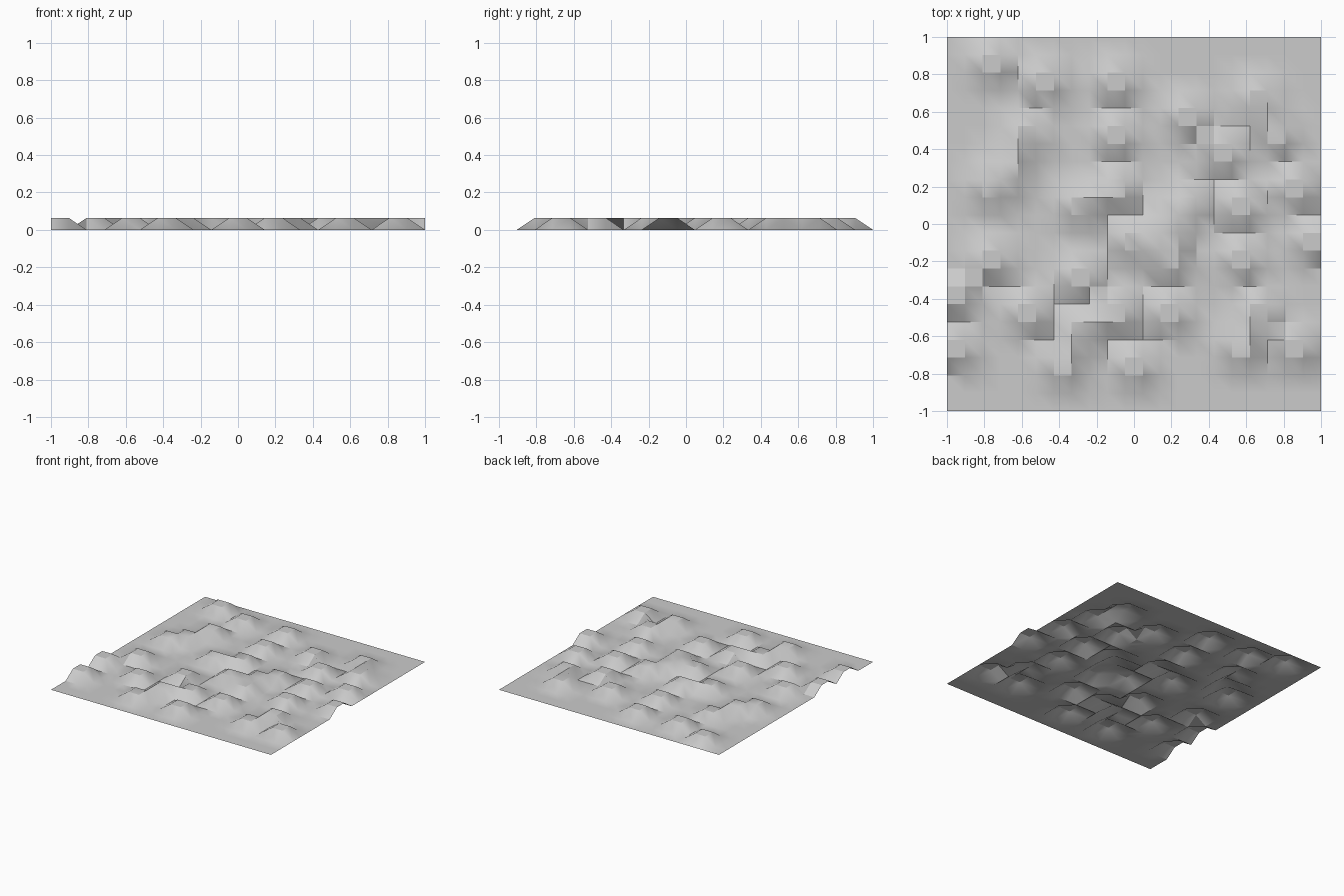
import bpy, bmesh

if "Cube" in bpy.data.objects:
    bpy.data.objects.remove(bpy.data.objects["Cube"])

N = 21            # cells per side
STEP = 2 / N
HEIGHT = 0.064

# grid cells (column, row) lifted to form the mounds
RAISED = [
    (2, 19), (5, 18), (9, 18), (17, 17), (13, 16), (4, 15), (9, 15), (15, 14),
    (18, 15), (3, 13), (2, 12), (7, 11), (9, 12), (13, 11), (12, 10), (12, 8),
    (16, 11), (19, 12), (10, 9), (16, 8), (20, 9), (2, 8), (7, 7), (0, 6),
    (0, 3), (4, 5), (9, 5), (12, 5), (7, 4), (6, 2), (10, 2), (17, 5),
    (16, 3), (19, 3),
]

# flat sheet with the four corners of every raised cell lifted
up = {(i + a, j + b) for i, j in RAISED for a in (0, 1) for b in (0, 1)}
bm = bmesh.new()
v = {(i, j): bm.verts.new((-1 + i * STEP, -1 + j * STEP,
                           HEIGHT if (i, j) in up else 0))
     for j in range(N + 1) for i in range(N + 1)}

# quads start at the lower right so they split towards the upper left
for j in range(N):
    for i in range(N):
        bm.faces.new((v[i + 1, j], v[i + 1, j + 1], v[i, j + 1], v[i, j]))

mesh = bpy.data.meshes.new("bumpy_ground")
bm.to_mesh(mesh)
bm.free()
ground = bpy.data.objects.new("bumpy_ground", mesh)
bpy.context.collection.objects.link(ground)

# smooth the mound corners, keep their feet crisp
bpy.context.view_layer.objects.active = ground
ground.select_set(True)
bpy.ops.object.shade_smooth_by_angle()
